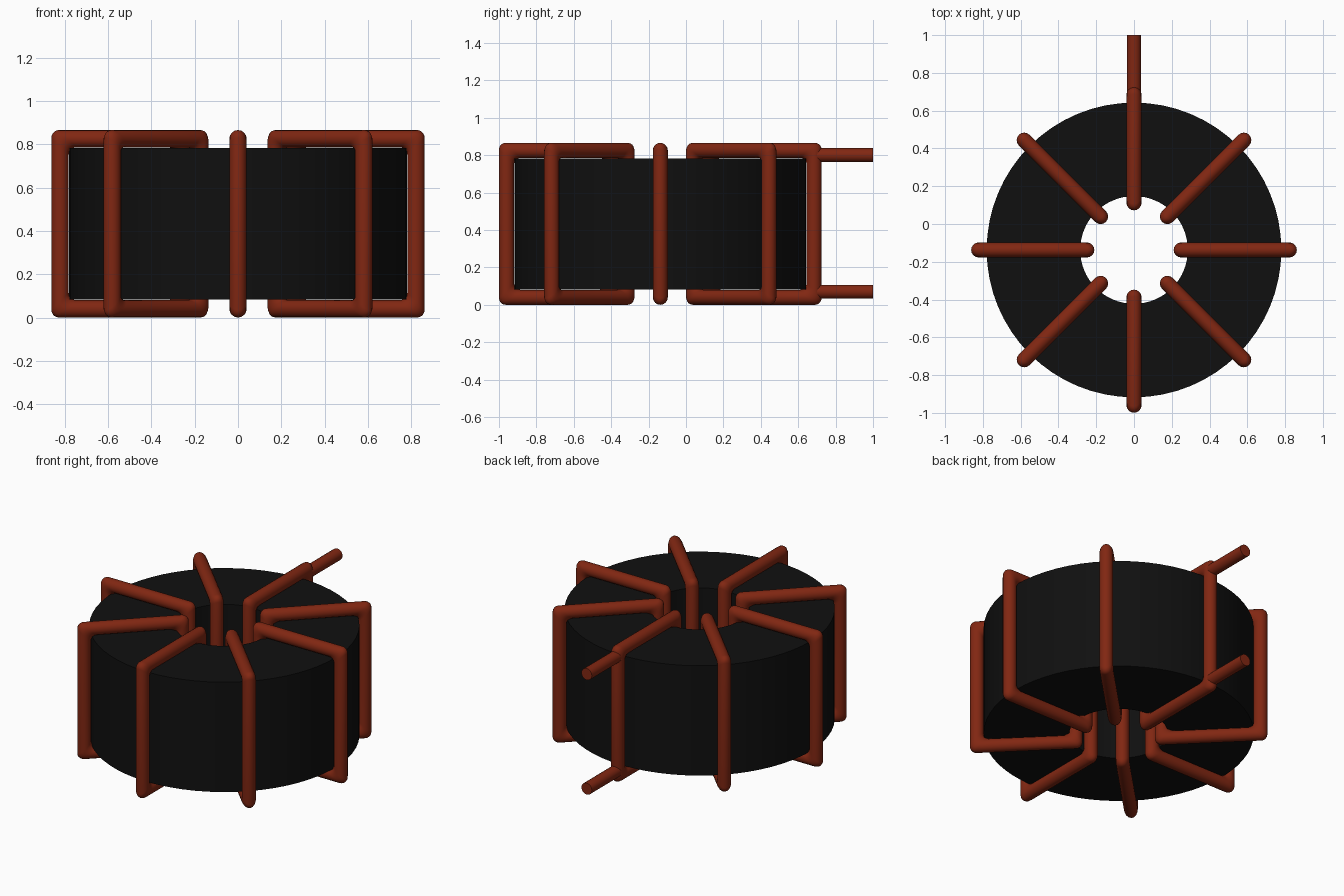
import bpy
import bmesh
from math import cos, sin, pi, tau
from mathutils import Matrix

cube = bpy.data.objects.get("Cube")
if cube:
    bpy.data.objects.remove(cube)

CENTRE_Y = -0.1375
MID_Z = 0.433


def material(name, rgb, roughness):
    mat = bpy.data.materials.new(name)
    mat.use_nodes = True
    mat.diffuse_color = (*rgb, 1)
    bsdf = mat.node_tree.nodes["Principled BSDF"]
    bsdf.inputs["Base Color"].default_value = (*rgb, 1)
    bsdf.inputs["Roughness"].default_value = roughness
    return mat


black = material("ferrite black", (0.005, 0.005, 0.005), 0.6)
copper = material("copper red", (0.22, 0.02, 0.006), 0.5)


def finish(bm, name, mat):
    bmesh.ops.recalc_face_normals(bm, faces=bm.faces)
    mesh = bpy.data.meshes.new(name)
    bm.to_mesh(mesh)
    bm.free()
    mesh.materials.append(mat)
    obj = bpy.data.objects.new(name, mesh)
    bpy.context.collection.objects.link(obj)
    bpy.ops.object.select_all(action="DESELECT")
    obj.select_set(True)
    bpy.context.view_layer.objects.active = obj
    bpy.ops.object.shade_smooth_by_angle(angle=pi / 5)
    return obj


def skin(bm, rings):
    """Join closed rings of vertices into a closed tube."""
    for i, ring in enumerate(rings):
        last = rings[i - 1]
        for j in range(len(ring)):
            bm.faces.new((last[j - 1], last[j], ring[j], ring[j - 1]))


# Ring core: a rectangle section turned about the vertical axis
def make_core(inner=0.285, outer=0.78, half=0.35, sides=64):
    bm = bmesh.new()
    section = [(inner, -half), (outer, -half), (outer, half), (inner, half)]
    rings = []
    for k in range(sides):
        a = tau * k / sides
        rings.append([bm.verts.new((r * cos(a), r * sin(a), z)) for r, z in section])
    skin(bm, rings)
    core = finish(bm, "ring_core", black)
    core.location = (0, CENTRE_Y, MID_Z)


# Wire turn: round wire swept around a rectangle with rounded corners
def make_turn(wire=0.04, corner=0.035, sides=16, steps=5):
    mid_r, half_r, half_z = 0.536, 0.286, 0.393
    bm = bmesh.new()
    rings = []
    for quarter, (sx, sz) in enumerate([(1, 1), (-1, 1), (-1, -1), (1, -1)]):
        for s in range(steps + 1):
            t = (quarter + s / steps) * pi / 2
            ring = []
            for k in range(sides):
                p = tau * k / sides
                grow = wire * cos(p) - corner
                ring.append(bm.verts.new((
                    mid_r + sx * (half_r + grow) + corner * cos(t),
                    wire * sin(p),
                    sz * (half_z + grow) + corner * sin(t))))
            rings.append(ring)
    skin(bm, rings)
    return finish(bm, "wire_turn", copper)


make_core()
turn = make_turn()
for k in range(8):
    obj = turn if k == 0 else turn.copy()
    if k:
        bpy.context.collection.objects.link(obj)
    obj.name = f"wire_turn_{k + 1}"
    obj.location = (0, CENTRE_Y, MID_Z)
    obj.rotation_euler.z = k * tau / 8

# Straight leads leaving the rear turn
for name, z in (("upper_lead", 0.8), ("lower_lead", 0.07)):
    bm = bmesh.new()
    bmesh.ops.create_cone(bm, cap_ends=True, segments=16, radius1=0.037,
                          radius2=0.037, depth=0.32,
                          matrix=Matrix.Rotation(pi / 2, 4, "X"))
    lead = finish(bm, name, copper)
    lead.location = (0, 0.84, z)
